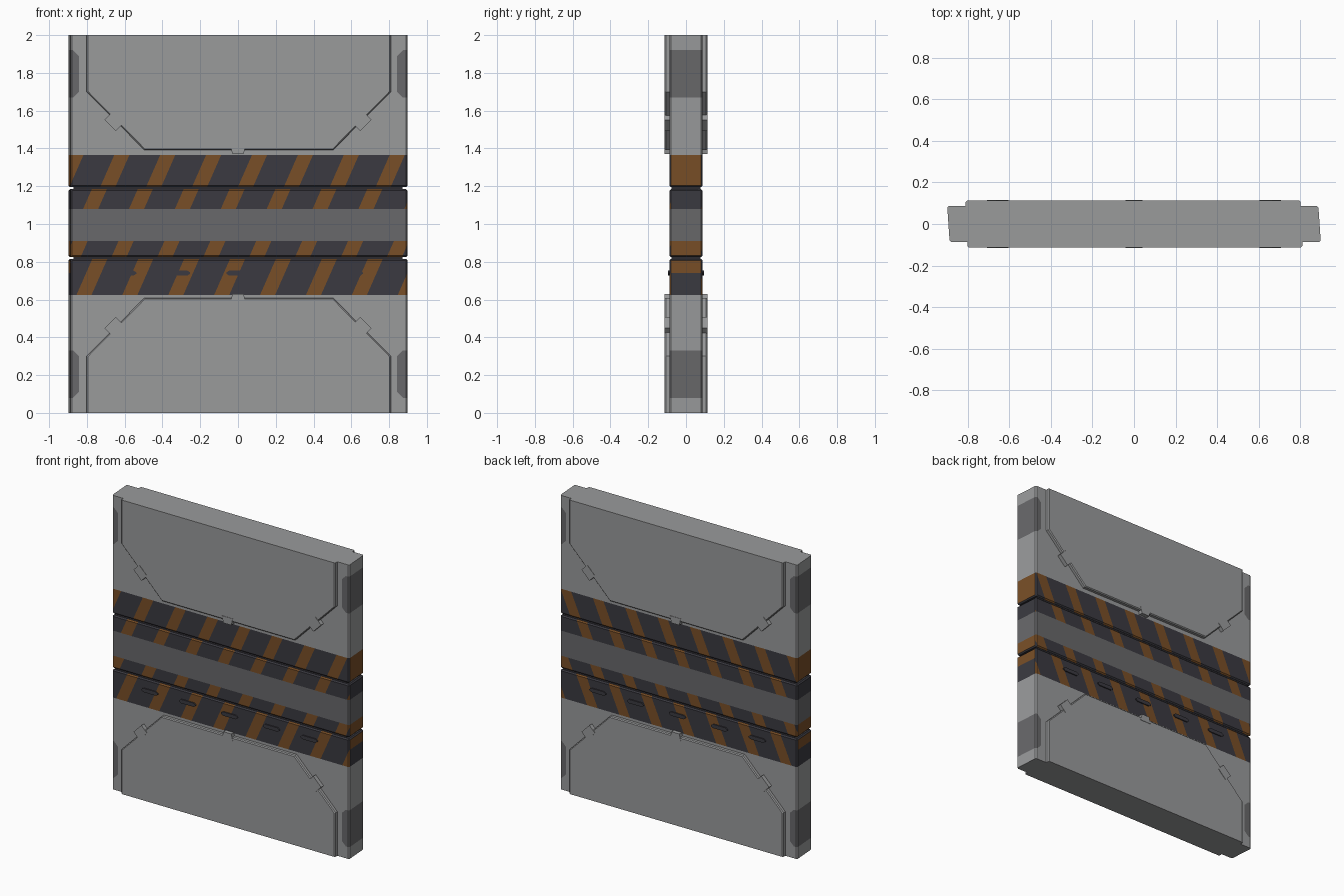
import bpy, bmesh, math
from mathutils import Vector, Matrix

cube = bpy.data.objects.get("Cube")
if cube:
    bpy.data.objects.remove(cube, do_unlink=True)


def material(name, rgb):
    m = bpy.data.materials.new(name)
    m.use_nodes = True
    m.diffuse_color = (*rgb, 1)
    m.node_tree.nodes["Principled BSDF"].inputs["Base Color"].default_value = (*rgb, 1)
    return m


LIGHT, MID, DARK, ORANGE = range(4)
MATS = [material("light grey", (0.32, 0.325, 0.33)),
        material("worn grey", (0.14, 0.14, 0.145)),
        material("charcoal", (0.043, 0.042, 0.052)),
        material("hazard orange", (0.19, 0.077, 0.02))]

# Hazard rows: bottom, top, x where the first stripe starts at the bottom
ROWS = [(1.195, 1.365, -0.73), (1.08, 1.185, -0.82),
        (0.825, 0.91, -0.67), (0.625, 0.815, -0.855)]
PERIOD, WIDTH, SLANT = 0.243, 0.08, 0.44
SIDE_SPLITS = (1.2, 0.74)
PATCHES = (1.795, 0.205)          # heights of the worn corner patches
PATCH_X, PATCH_HALF, PATCH_CUT = 0.843, 0.125, 0.095


def make_object(name, bm, default=LIGHT, rule=None):
    bmesh.ops.recalc_face_normals(bm, faces=bm.faces)
    for f in bm.faces:
        f.material_index = rule(f) if rule else default
    me = bpy.data.meshes.new(name)
    bm.to_mesh(me)
    bm.free()
    for m in MATS:
        me.materials.append(m)
    ob = bpy.data.objects.new(name, me)
    bpy.context.collection.objects.link(ob)
    return ob


def prism(points, offset):
    """Extrude a flat polygon along a vector."""
    bm = bmesh.new()
    face = bm.faces.new([bm.verts.new(p) for p in points])
    out = bmesh.ops.extrude_face_region(bm, geom=[face])
    bmesh.ops.translate(bm, vec=offset,
                        verts=[v for v in out["geom"] if isinstance(v, bmesh.types.BMVert)])
    bmesh.ops.recalc_face_normals(bm, faces=bm.faces)
    return bm


def cut(bm, co, no, test=lambda c: True):
    """Slice the faces whose centre passes the test."""
    faces = [f for f in bm.faces if test(f.calc_center_median())]
    edges = {e for f in faces for e in f.edges}
    verts = {v for f in faces for v in f.verts}
    bmesh.ops.bisect_plane(bm, geom=[*verts, *edges, *faces], plane_co=co, plane_no=no)


def body_colour(f):
    c = f.calc_center_median()
    side = abs(f.normal.x) > 0.8
    for zc in PATCHES:
        d, inner = abs(c.z - zc), abs(c.x) - PATCH_X
        if d < PATCH_HALF and (side or (inner > 0 and d - inner < PATCH_CUT)):
            return MID
    if c.z > 1.365 or c.z < 0.625:
        return LIGHT
    if 0.91 < c.z < 1.08:
        return MID
    if side:
        return ORANGE if c.z > 1.2 or 0.74 < c.z < 0.91 else DARK
    for z0, z1, start in ROWS:
        if z0 <= c.z <= z1:
            u = c.x - start - SLANT * (c.z - z0)
            return ORANGE if u % PERIOD < WIDTH else DARK
    return DARK


def slab(name, z0, z1):
    outline = [(-0.886, -0.0875), (0.898, -0.0875), (0.886, 0.0875), (-0.898, 0.0875)]
    bm = prism([(x, y, z0) for x, y in outline], (0, 0, z1 - z0))
    edges = [e for e in bm.edges
             if not all(v.co.z in (0, 2) for v in e.verts)]
    bmesh.ops.bevel(bm, geom=edges, offset=0.008, segments=1, affect='EDGES')
    # Horizontal colour boundaries
    for z in [z for r in ROWS for z in r[:2]] + list(SIDE_SPLITS):
        cut(bm, (0, 0, z), (0, 0, 1))
    for zc in PATCHES:
        for s in (-1, 1):
            cut(bm, (0, 0, zc + s * PATCH_HALF), (0, 0, 1))
    # Worn patches with clipped inner corners
    for zc in PATCHES:
        for sx in (-1, 1):
            def near(c, zc=zc):
                return abs(c.z - zc) < PATCH_HALF
            cut(bm, (sx * PATCH_X, 0, zc), (1, 0, 0), near)
            for sz in (-1, 1):
                cut(bm, (sx * PATCH_X, 0, zc + sz * PATCH_CUT), (-sx, 0, sz),
                    lambda c: near(c) and c.x * sx > PATCH_X)
    # Slanted hazard stripes
    for r0, r1, start in ROWS:
        if not z0 <= (r0 + r1) / 2 <= z1:
            continue
        for i in range(-2, 9):
            for w in (0, WIDTH):
                cut(bm, (start + i * PERIOD + w, 0, r0), (1, 0, -SLANT),
                    lambda c: r0 <= c.z <= r1)
    make_object(name, bm, rule=body_colour)


# Three stacked slabs with narrow grooves between them
slab("lower_slab", 0, 0.815)
slab("middle_slab", 0.825, 1.185)
slab("upper_slab", 1.195, 2)
core = prism([(-0.87, -0.078, 0.8), (0.87, -0.078, 0.8),
              (0.87, 0.078, 0.8), (-0.87, 0.078, 0.8)], (0, 0, 0.4))
make_object("groove_core", core, DARK)


def raised_panel(name, side, upper):
    half = [(0.805, 2), (0.805, 1.7), (0.5, 1.392)]
    pts = half + [(-x, z) for x, z in reversed(half)]
    shift = -0.004 * side
    bm = prism([(x + shift, side * 0.08, z if upper else 2 - z) for x, z in pts],
               (0, side * 0.0325, 0))
    rim = [e for e in bm.edges
           if all(abs(v.co.y) > 0.1 for v in e.verts)
           and not all(v.co.z in (0, 2) for v in e.verts)]
    bmesh.ops.bevel(bm, geom=rim, offset=0.006, segments=1, affect='EDGES')
    make_object(name, bm)


def clip(name, side, x, z, angle, upper):
    """Small tapered latch straddling the panel edge."""
    shape = [(-0.03, -0.023), (0.03, -0.023), (0.04, 0.023), (-0.04, 0.023)]
    if angle:
        shape = [(-0.042, -0.03), (0.042, -0.03), (0.042, 0.03), (-0.042, 0.03)]
    rot = Matrix.Rotation(angle, 2)
    pts = [rot @ Vector(p) + Vector((x, z)) for p in shape]
    bm = prism([(p.x, side * 0.08, p.y if upper else 2 - p.y) for p in pts],
               (0, side * 0.035, 0))
    make_object(name, bm)


for side, face in ((-1, "front"), (1, "back")):
    for upper, level in ((True, "upper"), (False, "lower")):
        raised_panel(f"{face}_{level}_panel", side, upper)
        clip(f"{face}_{level}_centre_clip", side, 0, 1.393, 0, upper)
        for sx, hand in ((-1, "right"), (1, "left")):
            clip(f"{face}_{level}_{hand}_clip", side, sx * 0.655, 1.543,
                 sx * math.radians(45), upper)
    # Row of slim grips on the lower hazard band
    for i, x in enumerate((-0.6, -0.315, 0, 0.315, 0.6)):
        half = [(0.048, 0.013), (0.062, 0.003), (0.062, -0.003), (0.048, -0.013)]
        pts = half + [(-a, b) for a, b in reversed(half)]
        bm = prism([(x + a, side * 0.08, 0.74 + b) for a, b in pts], (0, side * 0.015, 0))
        make_object(f"{face}_grip_{i + 1}", bm, DARK)
